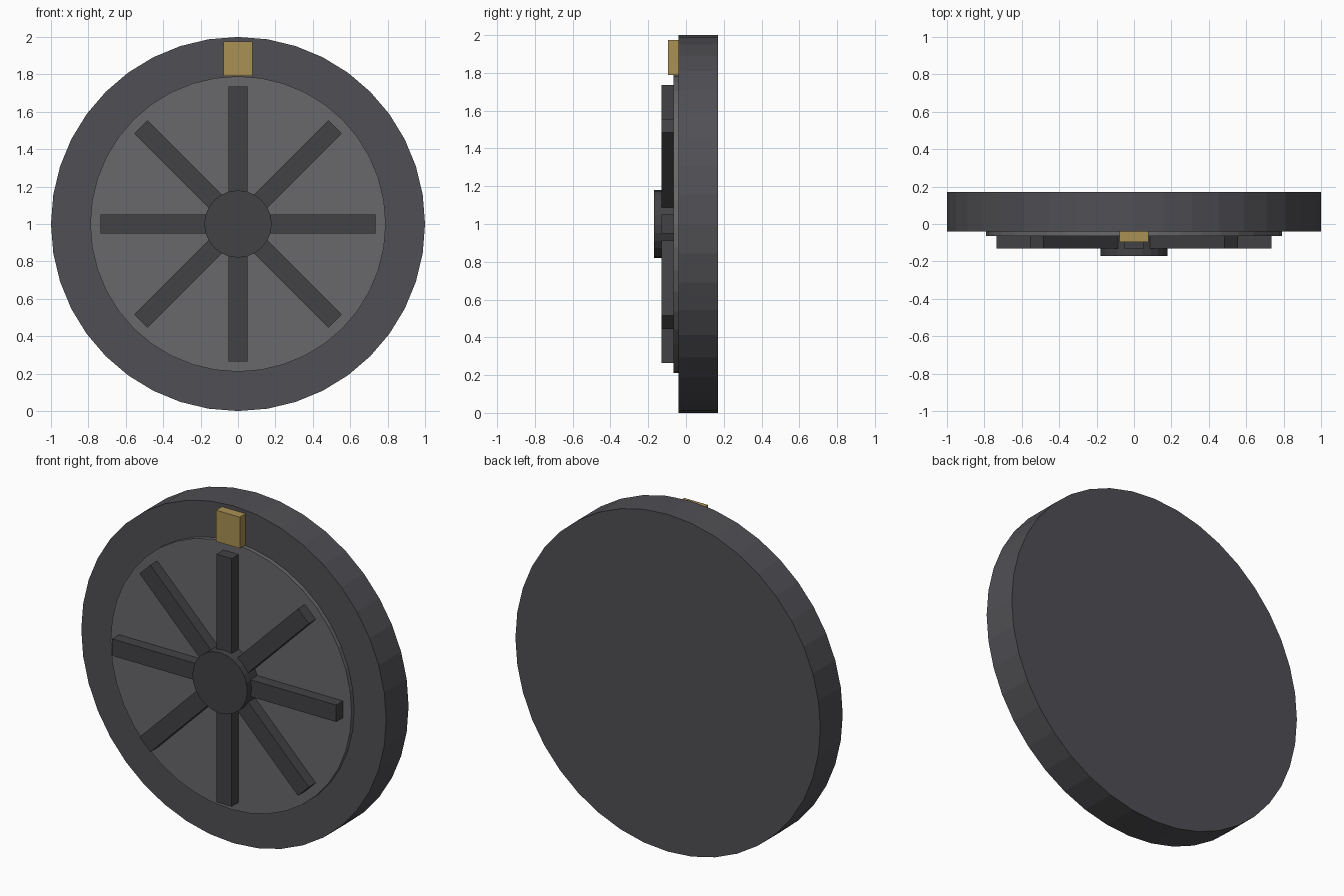
import bpy
import math
from mathutils import Matrix, Vector

if "Cube" in bpy.data.objects:
    bpy.data.objects.remove(bpy.data.objects["Cube"])

CENTRE = Vector((0, 0, 1))


def material(name, rgb):
    m = bpy.data.materials.new(name)
    m.diffuse_color = (*rgb, 1)
    m.use_nodes = True
    m.node_tree.nodes["Principled BSDF"].inputs["Base Color"].default_value = m.diffuse_color
    return m


rubber = material("dark_rim", (0.08, 0.08, 0.09))
plate = material("grey_plate", (0.14, 0.14, 0.145))
iron = material("dark_iron", (0.055, 0.055, 0.06))
brass = material("brass", (0.40, 0.28, 0.09))


def disc(name, radius, y0, y1, sides, mat):
    """Flat-faced cylinder along y around the wheel centre."""
    bpy.ops.mesh.primitive_cylinder_add(
        vertices=sides, radius=radius, depth=y1 - y0,
        location=(0, (y0 + y1) / 2, 1), rotation=(math.pi / 2, 0, 0))
    ob = bpy.context.object
    ob.name = name
    ob.data.materials.append(mat)
    return ob


def box(name, lo, hi, mat, angle=0):
    """Box given by corners relative to the wheel centre, turned about y."""
    bpy.ops.mesh.primitive_cube_add(size=1)
    ob = bpy.context.object
    ob.name = name
    lo, hi = Vector(lo), Vector(hi)
    ob.data.transform(Matrix.Translation((lo + hi) / 2) @ Matrix.Diagonal((*(hi - lo), 1)))
    ob.location = CENTRE
    ob.rotation_euler = (0, angle, 0)
    ob.data.materials.append(mat)
    return ob


# Wheel body, raised face plate and hub
disc("outer_rim", 1.0, -0.04, 0.17, 40, rubber)
disc("face_plate", 0.79, -0.065, 0.0, 40, plate)
disc("hub", 0.18, -0.17, -0.05, 24, iron)

# Eight radial spokes
for i in range(8):
    box(f"spoke_{i + 1}", (-0.05, -0.13, 0.1), (0.05, -0.06, 0.735), iron, i * math.pi / 4)

# Brass marker block at the top of the rim
box("top_marker", (-0.078, -0.095, 0.79), (0.078, -0.03, 0.975), brass)
